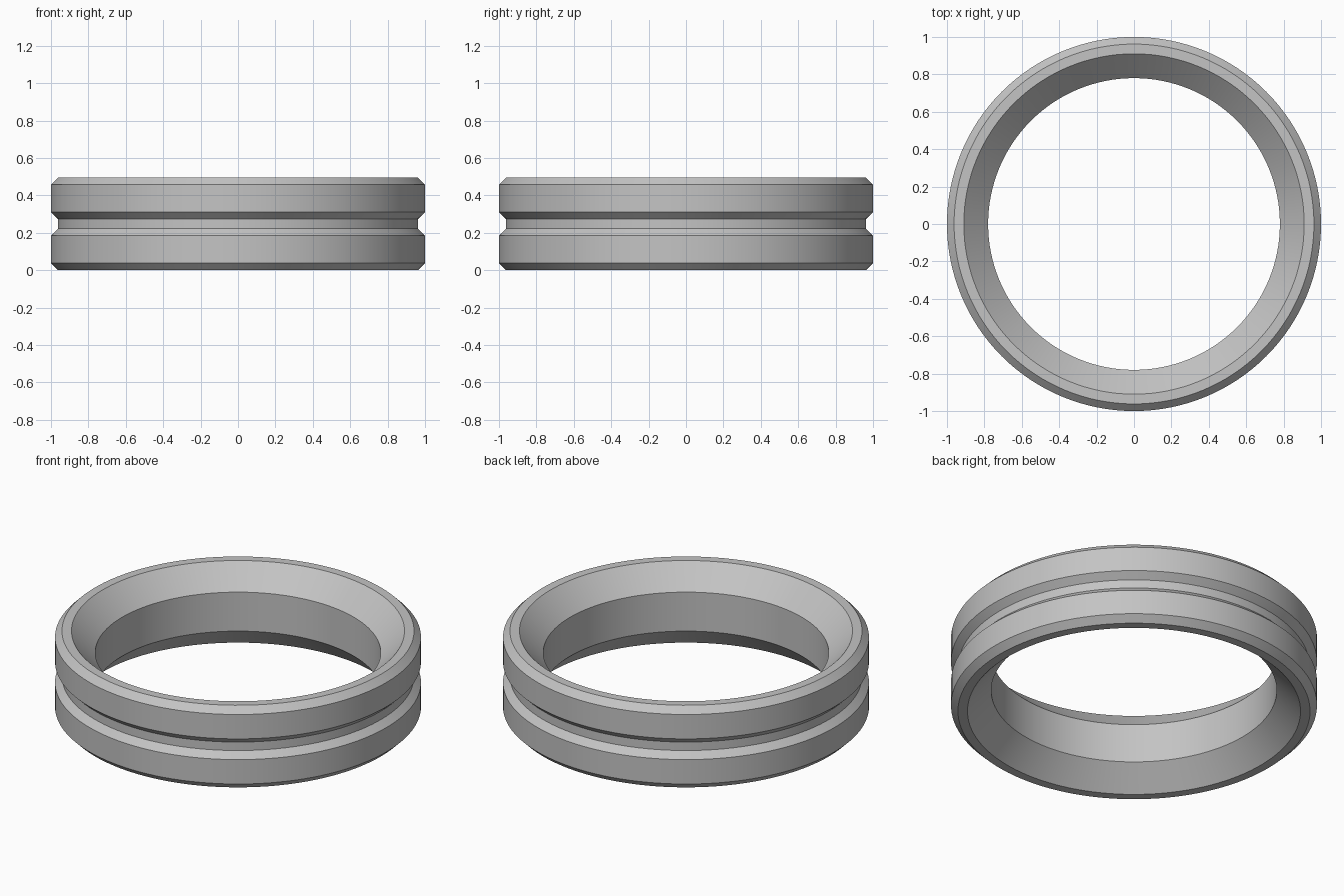
import bpy, bmesh, math

cube = bpy.data.objects.get("Cube")
if cube:
    bpy.data.objects.remove(cube, do_unlink=True)

HEIGHT = 0.495
SEGMENTS = 128
OUTER, GROOVE, RIM, BORE = 1.0, 0.962, 0.91, 0.78

# Lower half of the cross-section as (radius, height), from bore to groove floor
lower = [(BORE, RIM - BORE), (RIM, 0), (GROOVE, 0), (OUTER, 0.038),
         (OUTER, 0.185), (GROOVE, 0.222)]
upper = [(r, HEIGHT - z) for r, z in reversed(lower)]
profile = lower + upper

# Plain grey metal
grey = bpy.data.materials.new("grey metal")
grey.use_nodes = True
colour = (0.55, 0.55, 0.55, 1)
grey.diffuse_color = colour
grey.node_tree.nodes["Principled BSDF"].inputs["Base Color"].default_value = colour

# Revolve the closed cross-section into a grooved ring
bm = bmesh.new()
loops = []
for i in range(SEGMENTS):
    a = 2 * math.pi * i / SEGMENTS
    loops.append([bm.verts.new((r * math.cos(a), r * math.sin(a), z))
                  for r, z in profile])
count = len(profile)
for i, here in enumerate(loops):
    there = loops[(i + 1) % SEGMENTS]
    for j in range(count):
        k = (j + 1) % count
        bm.faces.new((here[j], there[j], there[k], here[k]))
bmesh.ops.recalc_face_normals(bm, faces=bm.faces)

mesh = bpy.data.meshes.new("grooved_ring")
bm.to_mesh(mesh)
bm.free()
mesh.materials.append(grey)
ring = bpy.data.objects.new("grooved_ring", mesh)
bpy.context.collection.objects.link(ring)

# Smooth around the ring, crisp at the chamfers
bpy.ops.object.select_all(action="DESELECT")
ring.select_set(True)
bpy.context.view_layer.objects.active = ring
bpy.ops.object.shade_smooth_by_angle(angle=math.radians(30))
